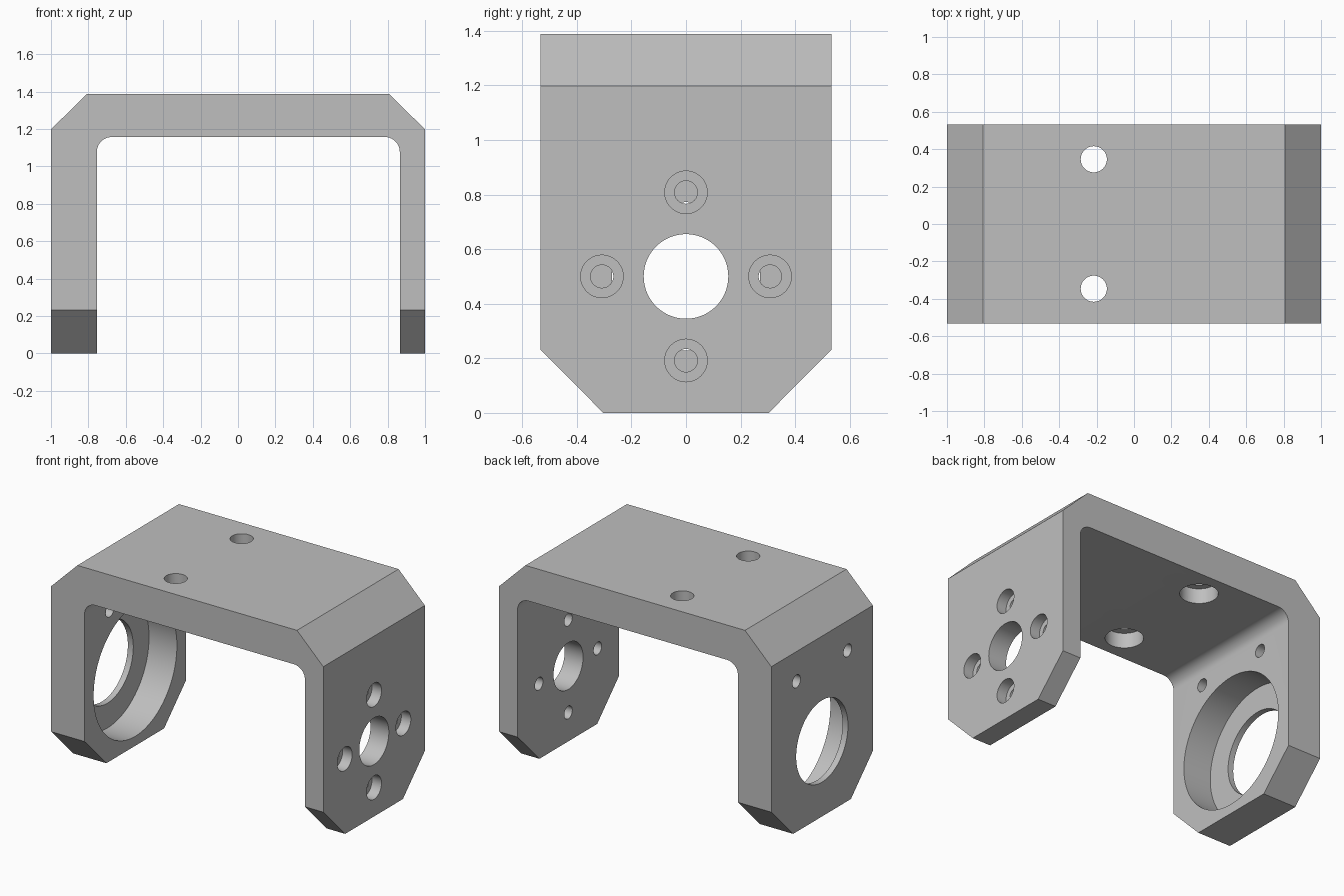
import bpy
import bmesh
from math import cos, sin, pi, radians
from mathutils import Matrix, Vector

cube = bpy.data.objects.get("Cube")
if cube:
    bpy.data.objects.remove(cube, do_unlink=True)

HALF_W, HALF_D, TOP = 1.0, 0.533, 1.388
AXIS_Z = 0.5                       # height of the shaft axis
THICK_IN, THIN_IN = -0.755, 0.865  # inner faces of the two legs
UNDER = 1.157                      # underside of the top plate

grey = bpy.data.materials.new("plain_grey")
grey.use_nodes = True
colour = (0.52, 0.52, 0.52, 1)
grey.diffuse_color = colour
grey.node_tree.nodes["Principled BSDF"].inputs["Base Color"].default_value = colour


def link(name, bm):
    bmesh.ops.recalc_face_normals(bm, faces=bm.faces)
    mesh = bpy.data.meshes.new(name)
    bm.to_mesh(mesh)
    bm.free()
    obj = bpy.data.objects.new(name, mesh)
    bpy.context.collection.objects.link(obj)
    mesh.materials.append(grey)
    return obj


def prism(name, points, direction):
    """Extrude a closed outline symmetrically along a direction."""
    d = Vector(direction)
    bm = bmesh.new()
    face = bm.faces.new([bm.verts.new(Vector(p) - d) for p in points])
    new = bmesh.ops.extrude_face_region(bm, geom=[face])["geom"]
    bmesh.ops.translate(bm, vec=2 * d,
                        verts=[v for v in new if isinstance(v, bmesh.types.BMVert)])
    return link(name, bm)


def arc(cx, cz, r, start, end, steps=10):
    angles = [radians(start + (end - start) * i / steps) for i in range(steps + 1)]
    return [(cx + r * cos(a), 0, cz + r * sin(a)) for a in angles]


def rod(start, end, radius, sides=64):
    """Cylinder cutter between two points."""
    a, b = Vector(start), Vector(end)
    turn = (b - a).to_track_quat('Z', 'Y').to_matrix().to_4x4()
    bm = bmesh.new()
    bmesh.ops.create_cone(bm, cap_ends=True, segments=sides, radius1=radius,
                          radius2=radius, depth=(b - a).length,
                          matrix=Matrix.Translation((a + b) / 2) @ turn)
    cutter = link("hole_cutter", bm)
    cutter.hide_render = True
    return cutter


# U-shaped bracket with chamfered shoulders and rounded inside corners
r = 0.08
outline = [(-HALF_W, 0, 0), (-HALF_W, 0, 1.198), (-0.807, 0, TOP),
           (0.807, 0, TOP), (HALF_W, 0, 1.198), (HALF_W, 0, 0), (THIN_IN, 0, 0)]
outline += arc(THIN_IN - r, UNDER - r, r, 0, 90)
outline += arc(THICK_IN + r, UNDER - r, r, 90, 180)
outline.append((THICK_IN, 0, 0))
bracket = prism("bracket", outline, (0, HALF_D, 0))

# Side outline that chamfers the feet
side = [(0, 0.303, -0.0), (0, HALF_D, 0.232), (0, HALF_D + 0.1, 0.232),
        (0, HALF_D + 0.1, -0.1), (0, 0.303, -0.1)]
cutters = [prism("foot_cutter", [(x, s * y, z) for x, y, z in side], (1.2, 0, 0))
           for s in (-1, 1)]

# Thin leg: shaft hole and four counterbored screw holes
cutters.append(rod((0.7, 0, AXIS_Z), (1.1, 0, AXIS_Z), 0.155))
for i in range(4):
    y = 0.308 * cos(i * pi / 2)
    z = AXIS_Z + 0.308 * sin(i * pi / 2)
    cutters.append(rod((0.7, y, z), (1.1, y, z), 0.042, 32))
    cutters.append(rod((0.93, y, z), (1.1, y, z), 0.078, 48))

# Thick leg: deep bearing seat, smaller opening through the lip, two screw holes
cutters.append(rod((-0.96, 0, AXIS_Z), (-0.6, 0, AXIS_Z), 0.437, 96))
cutters.append(rod((-1.1, 0, AXIS_Z), (-0.6, 0, AXIS_Z), 0.272, 80))
for s in (-1, 1):
    cutters.append(rod((-1.1, s * 0.268, 1.0), (-0.6, s * 0.268, 1.0), 0.042, 32))

# Top plate: two mounting holes, counterbored from below
for s in (-1, 1):
    y = s * 0.346
    cutters.append(rod((-0.215, y, 1.0), (-0.215, y, 1.5), 0.07, 48))
    cutters.append(rod((-0.215, y, 1.0), (-0.215, y, UNDER + 0.1), 0.115, 48))

# Apply all cuts, then drop the cutters
for cutter in cutters:
    cut = bracket.modifiers.new("cut", 'BOOLEAN')
    cut.operation = 'DIFFERENCE'
    cut.solver = 'EXACT'
    cut.object = cutter
graph = bpy.context.evaluated_depsgraph_get()
mesh = bpy.data.meshes.new_from_object(bracket.evaluated_get(graph))
bracket.modifiers.clear()
bracket.data = mesh
for cutter in cutters:
    bpy.data.objects.remove(cutter, do_unlink=True)
mesh.materials.clear()
mesh.materials.append(grey)
for poly in mesh.polygons:
    poly.material_index = 0

# Smooth bores, sharp edges
bpy.ops.object.select_all(action='DESELECT')
bracket.select_set(True)
bpy.context.view_layer.objects.active = bracket
bpy.ops.object.shade_smooth_by_angle(angle=radians(30))
